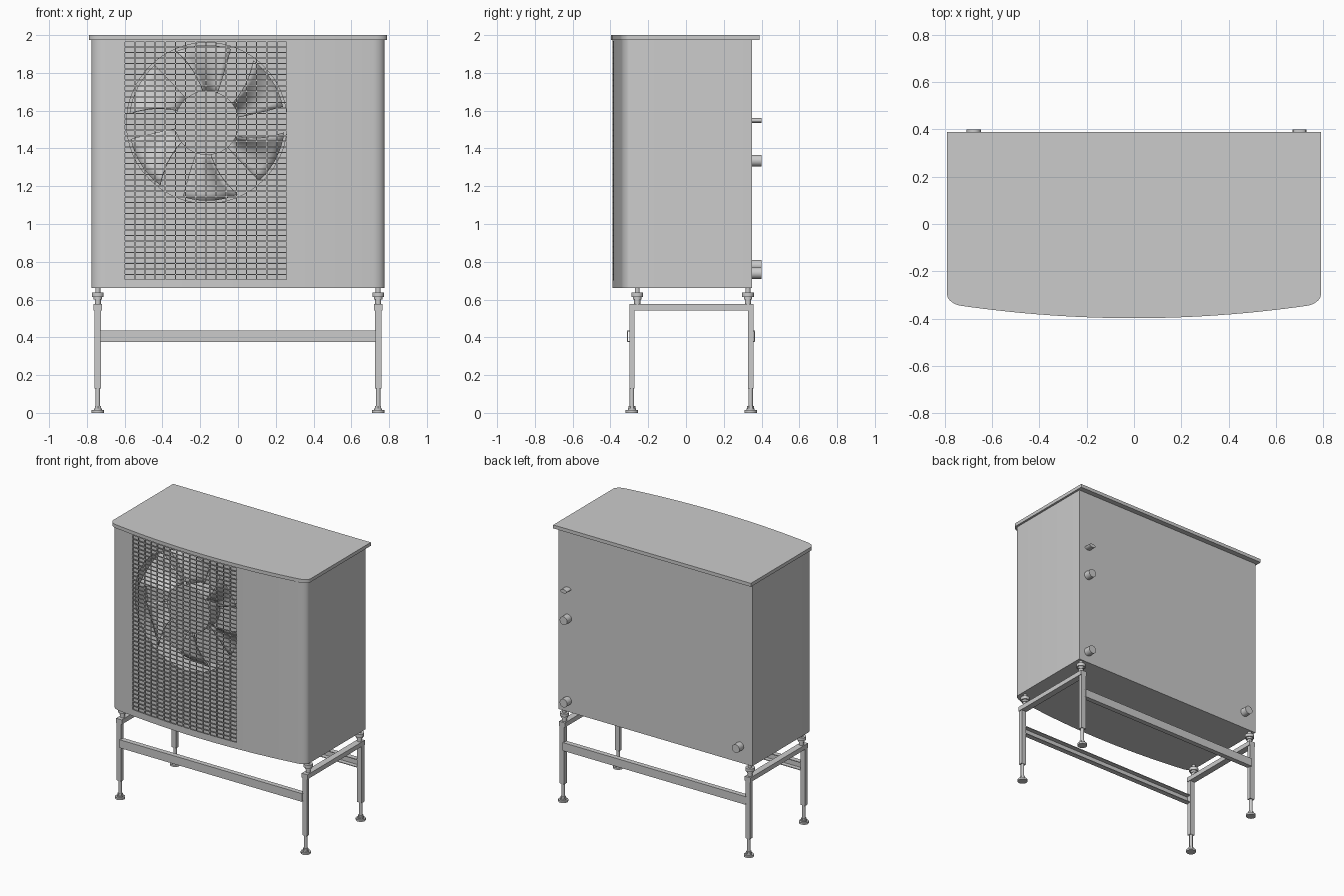
import bpy, bmesh, math
from mathutils import Matrix, Vector

if "Cube" in bpy.data.objects:
    bpy.data.objects.remove(bpy.data.objects["Cube"])

FAN_X, FAN_Z, FAN_R = -0.165, 1.535, 0.425
WIN_L, WIN_R, WIN_B, WIN_T = -0.60, 0.26, 0.70, 1.97


def finish(name, bm, smooth=True):
    bmesh.ops.recalc_face_normals(bm, faces=bm.faces)
    me = bpy.data.meshes.new(name)
    bm.to_mesh(me)
    bm.free()
    ob = bpy.data.objects.new(name, me)
    bpy.context.collection.objects.link(ob)
    if smooth:
        smooth_by_angle(ob)
    return ob


def smooth_by_angle(ob):
    bpy.ops.object.select_all(action='DESELECT')
    ob.select_set(True)
    bpy.context.view_layer.objects.active = ob
    bpy.ops.object.shade_smooth_by_angle(angle=math.radians(30))


def add_box(bm, lo, hi):
    lo, hi = Vector(lo), Vector(hi)
    m = Matrix.Translation((lo + hi) / 2) @ Matrix.Diagonal((*(hi - lo), 1))
    bmesh.ops.create_cube(bm, size=1, matrix=m)


def add_extrusion(bm, pts, lo, hi, axis='z'):
    def place(p, w):
        return (p[0], p[1], w) if axis == 'z' else (w, p[0], p[1])
    a = [bm.verts.new(place(p, lo)) for p in pts]
    b = [bm.verts.new(place(p, hi)) for p in pts]
    bm.faces.new(a)
    bm.faces.new(b)
    for i in range(len(pts)):
        j = (i + 1) % len(pts)
        bm.faces.new((a[i], a[j], b[j], b[i]))


def add_cyl(bm, r, center, depth, axis='z', seg=24, squash=1.0):
    rot = Matrix.Rotation(math.pi / 2, 4, 'X') if axis == 'y' else Matrix()
    m = Matrix.Translation(center) @ Matrix.Diagonal((1, 1, squash, 1)) @ rot
    bmesh.ops.create_cone(bm, cap_ends=True, segments=seg, radius1=r, radius2=r,
                          depth=depth, matrix=m)


def front_y(x, base=-0.39):
    return base + 0.098 * x * x


def plan(half, base, back):
    # bowed front with tightly rounded corners, straight sides and back
    inner = half - 0.06
    bow = [(x, front_y(x, base)) for x in (inner * (i / 16 - 1) for i in range(33))]
    y0 = front_y(inner, base)
    corner = [(inner + 0.06 * math.sin(t), y0 + 0.04 * (1 - math.cos(t)) + 0.008 * math.sin(t))
              for t in (math.pi / 2 * i / 8 for i in range(1, 9))]
    left = [(-x, y) for x, y in reversed(corner)]
    return left + bow + corner + [(half, back), (-half, back)]


# cabinet body with grille recess and fan opening
bm = bmesh.new()
add_extrusion(bm, plan(0.775, -0.39, 0.35), 0.66, 1.976)
cabinet = finish("cabinet", bm, False)

xs = [WIN_L + (WIN_R - WIN_L) * i / 16 for i in range(17)]
recess = bmesh.new()
add_extrusion(recess, [(x, front_y(x) + 0.02) for x in xs] + [(WIN_R, -0.5), (WIN_L, -0.5)],
              WIN_B, WIN_T)
hole = bmesh.new()
add_cyl(hole, FAN_R, (FAN_X, -0.35, FAN_Z), 0.3, 'y', 64)
for cutter_bm in (recess, hole):
    cutter = finish("opening_cutter", cutter_bm, False)
    cutter.hide_render = True
    mod = cabinet.modifiers.new("opening", 'BOOLEAN')
    mod.operation, mod.solver, mod.object = 'DIFFERENCE', 'EXACT', cutter
    bpy.context.view_layer.objects.active = cabinet
    bpy.ops.object.modifier_apply(modifier=mod.name)
    bpy.data.objects.remove(cutter)
smooth_by_angle(cabinet)

# lid
bm = bmesh.new()
add_extrusion(bm, plan(0.79, -0.398, 0.388), 1.975, 2.0)
finish("lid", bm)

# curved wire grille
bm = bmesh.new()
for x in xs:
    y = front_y(x)
    add_box(bm, (x - 0.003, y + 0.001, WIN_B), (x + 0.003, y + 0.007, WIN_T))
strip = [(x, front_y(x)) for x in xs] + [(x, front_y(x) + 0.007) for x in reversed(xs)]
for i in range(44):
    z = WIN_B + 0.003 + (WIN_T - WIN_B - 0.006) * i / 43
    add_extrusion(bm, strip, z - 0.003, z + 0.003)
finish("grille", bm)

# fan hub
bm = bmesh.new()
add_cyl(bm, 0.17, (FAN_X, -0.27, FAN_Z), 0.12, 'y', 48)
finish("fan_hub", bm)

# six swept, pitched fan blades
bm = bmesh.new()
NR, NA = 6, 8
for k in range(6):
    grid = []
    for i in range(NR + 1):
        f = i / NR
        r = 0.165 + (0.412 - 0.165) * f
        a0, a1 = -2 + 2 * f, 24 + 17 * f
        row = []
        for j in range(NA + 1):
            g = j / NA
            a = math.radians(12 + 60 * k + a0 + (a1 - a0) * g)
            y = -0.235 - 0.085 * g + 0.03 * math.sin(math.pi * g)
            row.append(bm.verts.new((FAN_X + r * math.cos(a), y, FAN_Z + r * math.sin(a))))
        grid.append(row)
    for i in range(NR):
        for j in range(NA):
            bm.faces.new((grid[i][j], grid[i + 1][j], grid[i + 1][j + 1], grid[i][j + 1]))
blades = finish("fan_blades", bm)
solid = blades.modifiers.new("thickness", 'SOLIDIFY')
solid.thickness = 0.005

# pipe stubs and cable gland on the back
for name, x, z, r, squash in (("upper_pipe", 0.70, 1.335, 0.03, 1),
                              ("lower_pipe", 0.70, 0.74, 0.03, 1),
                              ("drain_pipe", -0.677, 0.78, 0.03, 1),
                              ("cable_gland", 0.70, 1.548, 0.026, 0.5)):
    bm = bmesh.new()
    add_cyl(bm, r, (x, 0.37, z), 0.06, 'y', 24, squash)
    finish(name, bm)

# stand: two end frames with screw feet and rubber mounts
for side, s in (("left", -1), ("right", 1)):
    cx = 0.742 * s
    bm = bmesh.new()
    for y0, y1 in ((-0.30, -0.272), (0.327, 0.357)):
        add_box(bm, (cx - 0.018, y0, 0.13), (cx + 0.018, y1, 0.575))
    add_box(bm, (cx - 0.023, -0.30, 0.543), (cx + 0.023, 0.357, 0.576))
    finish(side + "_end_frame", bm)

    for end, fy, my in (("front", -0.286, -0.258), ("back", 0.342, 0.328)):
        bm = bmesh.new()
        for r, z0, z1, seg in ((0.033, 0, 0.014, 24), (0.021, 0.014, 0.022, 24),
                               (0.018, 0.022, 0.036, 6), (0.012, 0.03, 0.14, 16)):
            add_cyl(bm, r, (cx, fy, (z0 + z1) / 2), z1 - z0, 'z', seg)
        finish(f"{end}_{side}_foot", bm)
        bm = bmesh.new()
        for r, z0, z1, seg in ((0.016, 0.57, 0.605, 16), (0.022, 0.60, 0.616, 24),
                               (0.031, 0.614, 0.637, 24), (0.013, 0.635, 0.662, 16)):
            add_cyl(bm, r, (cx, my, (z0 + z1) / 2), z1 - z0, 'z', seg)
        finish(f"{end}_{side}_mount", bm)

# C-channel cross beams, open toward the inside
for name, yo, d in (("front_beam", -0.312, 1), ("back_beam", 0.366, -1)):
    prof = [(0, 0.376), (0.036, 0.376), (0.036, 0.381), (0.005, 0.381),
            (0.005, 0.43), (0.036, 0.43), (0.036, 0.435), (0, 0.435)]
    bm = bmesh.new()
    add_extrusion(bm, [(yo + d * u, z) for u, z in prof], -0.73, 0.73, 'x')
    finish(name, bm)
